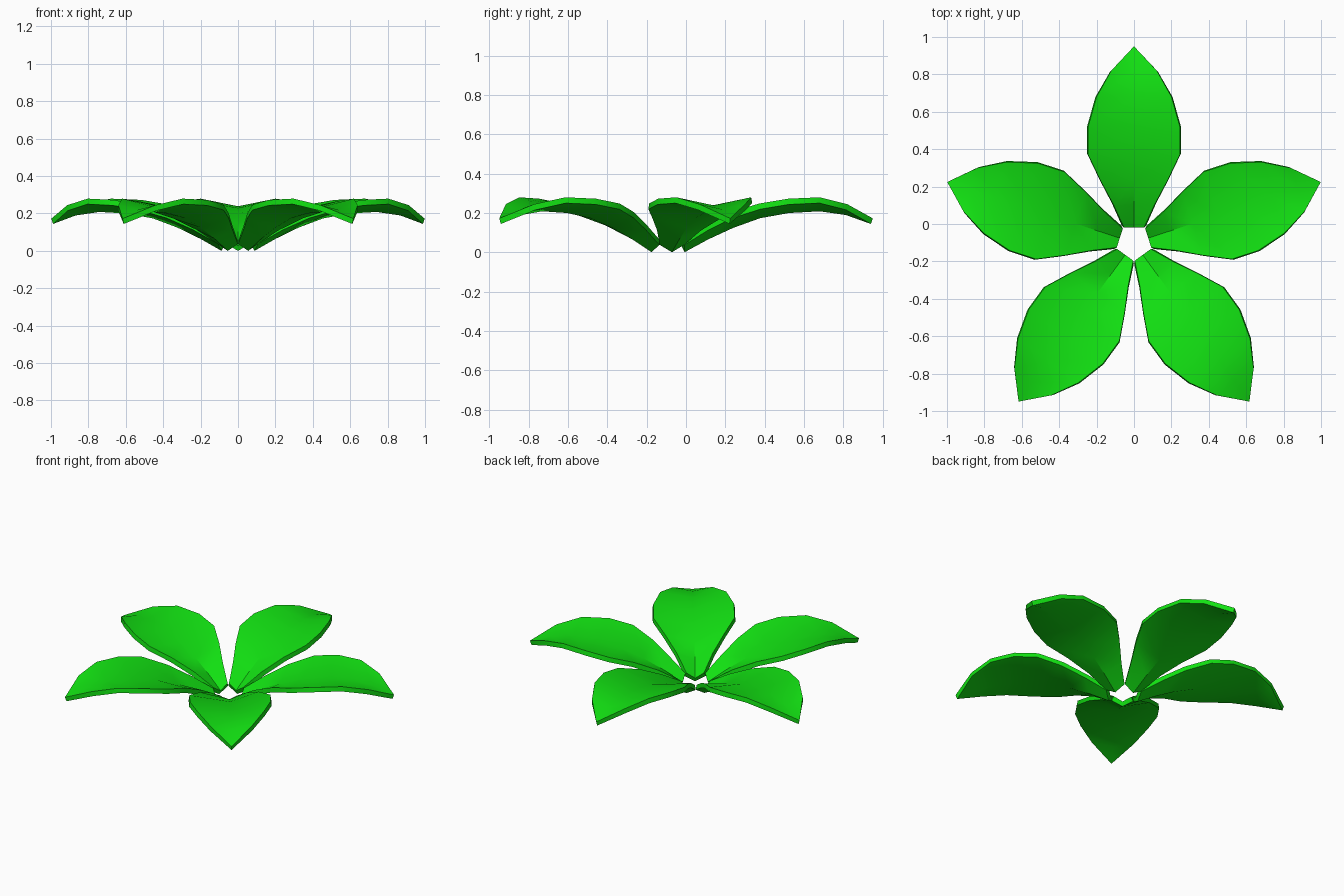
import bpy
import bmesh
import math

cube = bpy.data.objects.get("Cube")
if cube:
    bpy.data.objects.remove(cube, do_unlink=True)

green = bpy.data.materials.new("leaf_green")
green.use_nodes = True
colour = (0.006, 0.75, 0.006, 1)
green.diffuse_color = colour
green.node_tree.nodes["Principled BSDF"].inputs["Base Color"].default_value = colour

# Leaf stations: distance from centre, half width, midrib height, edge height
stations = [
    (0.08, 0.053, 0.035, 0.07),
    (0.20, 0.108, 0.10, 0.145),
    (0.33, 0.178, 0.16, 0.21),
    (0.47, 0.245, 0.21, 0.255),
    (0.62, 0.245, 0.237, 0.28),
    (0.78, 0.20, 0.246, 0.287),
    (0.92, 0.122, 0.226, 0.252),
]
tip_point = (0, 1.05, 0.18)

# Folded leaf surface, pointing to +y from its own origin
bm = bmesh.new()
rows = []
for r, w, mid, edge in stations:
    rows.append([bm.verts.new(p) for p in ((-w, r, edge), (0, r, mid), (w, r, edge))])
for a, b in zip(rows, rows[1:]):
    for i in range(2):
        bm.faces.new((a[i], a[i + 1], b[i + 1], b[i]))
tip = bm.verts.new(tip_point)
for i in range(2):
    bm.faces.new((rows[-1][i], rows[-1][i + 1], tip))
mesh = bpy.data.meshes.new("leaf")
bm.to_mesh(mesh)
bm.free()
mesh.materials.append(green)

# First leaf, thickened downwards and smoothed except at its rim
leaf = bpy.data.objects.new("leaf_back", mesh)
bpy.context.collection.objects.link(leaf)
bpy.ops.object.select_all(action="DESELECT")
leaf.select_set(True)
bpy.context.view_layer.objects.active = leaf
solid = leaf.modifiers.new("thickness", "SOLIDIFY")
solid.thickness = 0.03
solid.offset = -1
bpy.ops.object.modifier_apply(modifier=solid.name)
bpy.ops.object.shade_smooth_by_angle(angle=math.radians(30))

# Ring of five leaves around the open centre
lowest = min(v.co.z for v in leaf.data.vertices)
names = ["leaf_back", "leaf_right", "leaf_front_right", "leaf_front_left", "leaf_left"]
for i, name in enumerate(names):
    part = leaf
    if i:
        part = leaf.copy()
        bpy.context.collection.objects.link(part)
    part.name = name
    part.location = (0, -0.1, -lowest)
    part.rotation_euler.z = i * math.tau / 5
